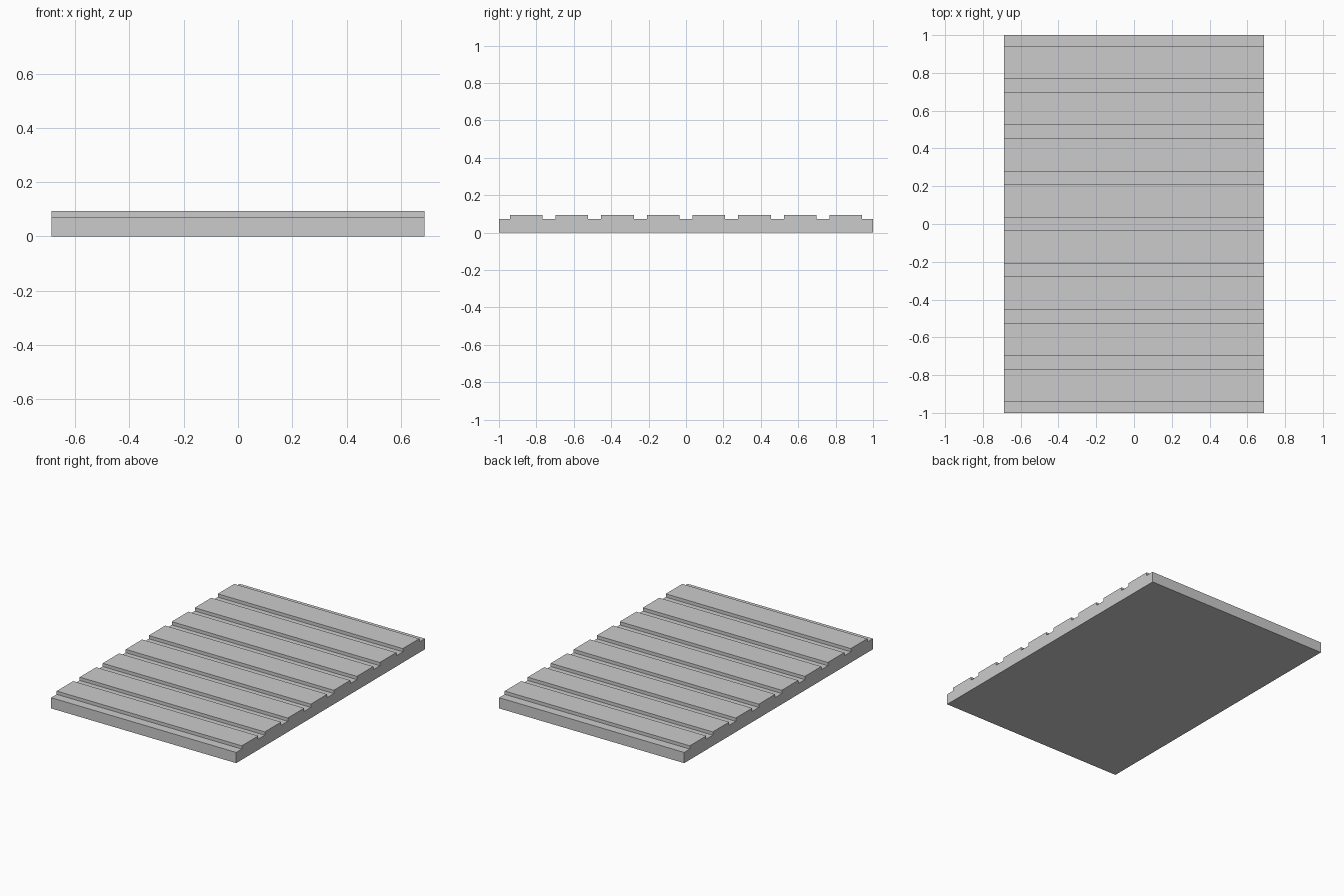
import bpy, bmesh

if "Cube" in bpy.data.objects:
    bpy.data.objects.remove(bpy.data.objects["Cube"])

HALF_X = 0.687       # half width of the panel
BASE_Z = 0.072       # groove floor height
TOP_Z = 0.094        # ridge top height
PITCH = 0.244        # ridge spacing
HALF_RIDGE = 0.0872  # half ridge width
RIDGES = 8

# Side profile (y, z): flat base with raised slats along the top
profile = [(1, 0), (-1, 0), (-1, BASE_Z)]
profile.reverse()
profile = [(-1, 0), (-1, BASE_Z)]
for i in range(RIDGES):
    y = (i - (RIDGES - 1) / 2) * PITCH
    a, b = y - HALF_RIDGE, y + HALF_RIDGE
    profile += [(a, BASE_Z), (a, TOP_Z), (b, TOP_Z), (b, BASE_Z)]
profile += [(1, BASE_Z), (1, 0)]

# Extrude the profile across the full width
bm = bmesh.new()
face = bm.faces.new([bm.verts.new((-HALF_X, y, z)) for y, z in profile])
result = bmesh.ops.extrude_face_region(bm, geom=[face])
moved = [g for g in result["geom"] if isinstance(g, bmesh.types.BMVert)]
bmesh.ops.translate(bm, verts=moved, vec=(2 * HALF_X, 0, 0))
bmesh.ops.recalc_face_normals(bm, faces=bm.faces[:])

mesh = bpy.data.meshes.new("ribbed_panel")
bm.to_mesh(mesh)
bm.free()
panel = bpy.data.objects.new("ribbed_panel", mesh)
bpy.context.collection.objects.link(panel)
